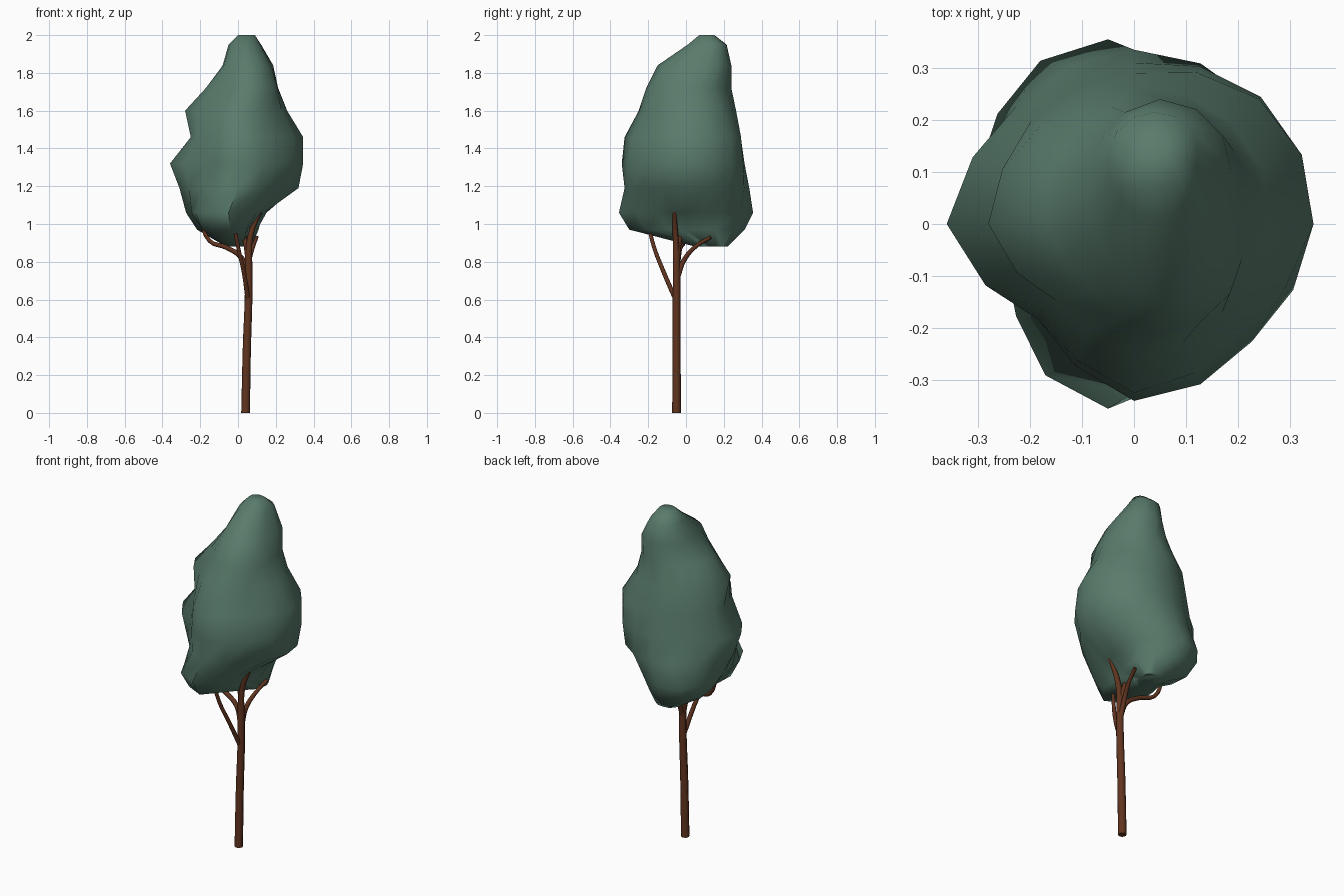
import bpy, bmesh, math

if "Cube" in bpy.data.objects:
    bpy.data.objects.remove(bpy.data.objects["Cube"])

def material(name, rgb):
    m = bpy.data.materials.new(name)
    m.diffuse_color = (*rgb, 1)
    m.use_nodes = True
    m.node_tree.nodes["Principled BSDF"].inputs["Base Color"].default_value = m.diffuse_color
    return m

LEAF = material("leaf_green", (0.10, 0.20, 0.15))
BARK = material("bark_brown", (0.12, 0.035, 0.014))

def activate(ob):
    bpy.ops.object.select_all(action='DESELECT')
    ob.select_set(True)
    bpy.context.view_layer.objects.active = ob

# tapered round limb along a smooth path
def limb(name, pts, r0, r1):
    cu = bpy.data.curves.new(name, 'CURVE')
    cu.dimensions = '3D'
    cu.bevel_depth = 1
    cu.bevel_resolution = 2
    cu.resolution_u = 4
    cu.use_fill_caps = True
    sp = cu.splines.new('BEZIER')
    sp.bezier_points.add(len(pts) - 1)
    for i, (bp, p) in enumerate(zip(sp.bezier_points, pts)):
        bp.co = p
        bp.handle_left_type = bp.handle_right_type = 'AUTO'
        bp.radius = r0 + (r1 - r0) * i / (len(pts) - 1)
    cu.materials.append(BARK)
    ob = bpy.data.objects.new(name, cu)
    bpy.context.collection.objects.link(ob)
    activate(ob)
    bpy.ops.object.convert(target='MESH')
    bpy.ops.object.shade_smooth_by_angle(angle=math.radians(50))

# trunk and branches
limb("trunk", [(.04, -.05, 0), (.047, -.05, .35), (.056, -.05, .62), (.056, -.05, .85)], .023, .019)
limb("right_branch", [(.056, -.05, .78), (.065, -.055, .93), (.1, -.06, 1.03), (.17, -.06, 1.15)], .019, .009)
limb("middle_branch", [(.056, -.05, .75), (.045, -.04, .88), (.01, -.02, 1.0)], .017, .011)
limb("front_branch", [(.052, -.055, .6), (.03, -.12, .75), (0, -.17, .88), (-.02, -.2, 1.0)], .013, .010)
limb("back_branch", [(.055, -.045, .72), (.06, -.01, .81), (.08, .05, .88), (.1, .13, .93)], .015, .009)
limb("left_branch", [(.052, -.05, .73), (.02, -.04, .82), (-.06, -.03, .875),
                     (-.15, -.01, .91), (-.2, 0, 1.03)], .015, .010)

# crown rings: centre x, y, z, then radii towards E NE N NW W SW S SE
RINGS = [
    (0, .13, .88, .07, .09, .09, .09, .05, .08, .08, .07),
    (-.04, 0, .97, .11, .21, .31, .25, .13, .21, .30, .13),
    (-.05, 0, 1.06, .19, .26, .355, .30, .20, .25, .355, .21),
    (0, 0, 1.19, .32, .33, .335, .32, .31, .26, .325, .29),
    (0, 0, 1.32, .345, .345, .31, .30, .36, .26, .34, .32),
    (0, 0, 1.46, .345, .34, .29, .28, .25, .24, .325, .29),
    (0, 0, 1.60, .26, .27, .265, .26, .28, .21, .25, .24),
    (.05, 0, 1.72, .16, .20, .24, .24, .22, .18, .21, .19),
    (.05, .05, 1.84, .13, .17, .19, .16, .13, .15, .20, .15),
    (.04, .11, 1.95, .08, .10, .105, .10, .09, .09, .10, .09),
    (.045, .11, 2.0, .045, .045, .04, .045, .045, .045, .04, .045),
]
bm = bmesh.new()
rows = []
for cx, cy, z, *r in RINGS:
    row = []
    for k in range(16):
        i = k // 2
        if k % 2:  # rounded in-between radius
            rad = (9 * (r[i] + r[(i + 1) % 8]) - r[i - 1] - r[(i + 2) % 8]) / 16
        else:
            rad = r[i]
        a = k * math.pi / 8
        row.append(bm.verts.new((cx + rad * math.cos(a), cy + rad * math.sin(a), z)))
    rows.append(row)
for lo, hi in zip(rows, rows[1:]):
    for k in range(16):
        n = (k + 1) % 16
        bm.faces.new((lo[k], lo[n], hi[n], hi[k]))
bm.faces.new(rows[0][::-1])
bm.faces.new(rows[-1])
me = bpy.data.meshes.new("crown")
bm.to_mesh(me)
bm.free()
me.materials.append(LEAF)
crown = bpy.data.objects.new("crown", me)
bpy.context.collection.objects.link(crown)
activate(crown)
bpy.ops.object.shade_smooth_by_angle(angle=math.radians(60))
